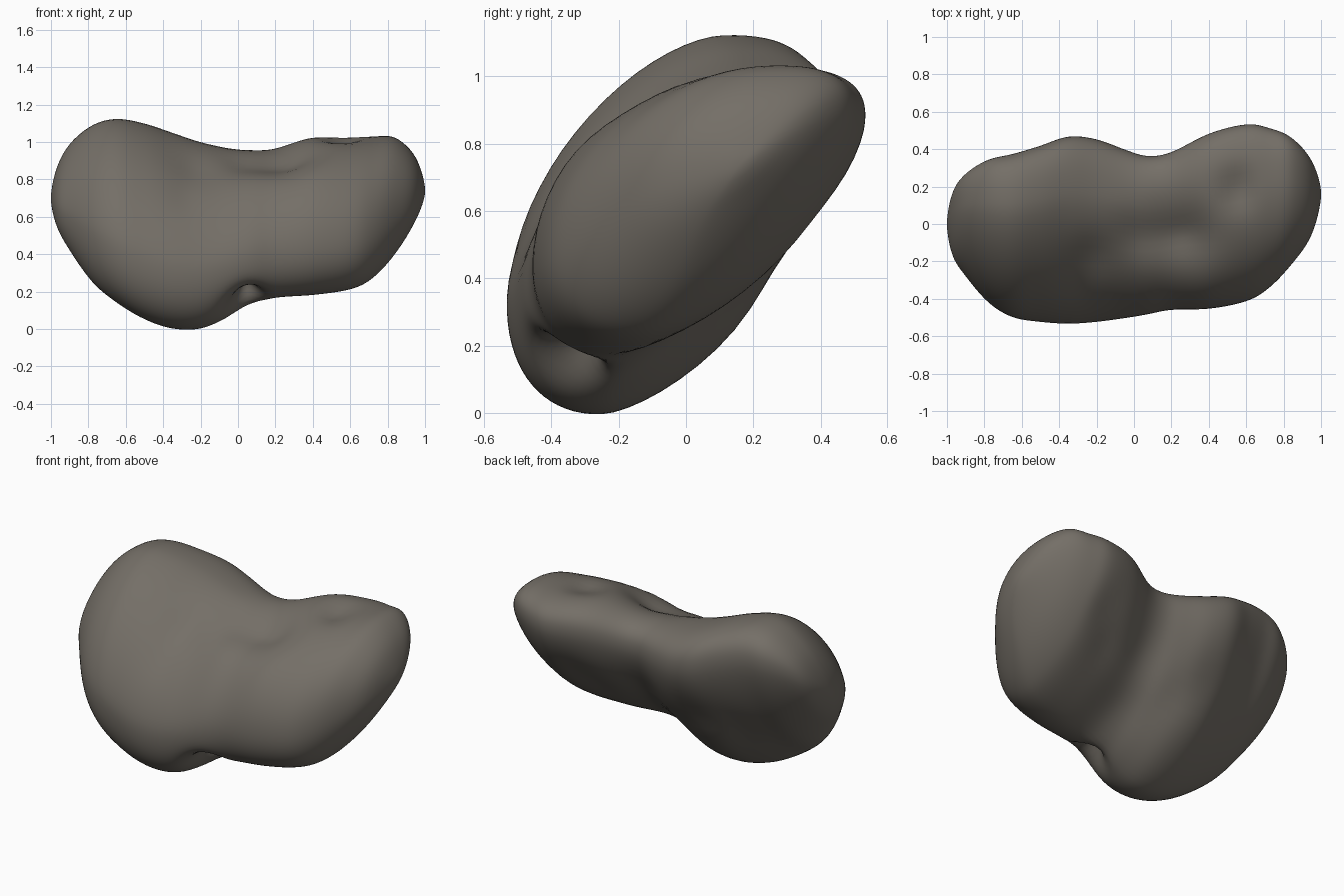
import bpy, bmesh, math
from mathutils import Vector

if "Cube" in bpy.data.objects:
    bpy.data.objects.remove(bpy.data.objects["Cube"])

# Sections along x: x, z min, z max, y min, y max
ROWS = [
    (-1.00, .70, .70, .00, .00),
    (-.97, .55, .86, -.17, .17),
    (-.90, .42, .99, -.28, .27),
    (-.78, .25, 1.09, -.42, .345),
    (-.65, .14, 1.125, -.50, .375),
    (-.50, .05, 1.10, -.525, .42),
    (-.35, .00, 1.05, -.535, .47),
    (-.20, .00, 1.00, -.525, .455),
    (-.05, .06, .97, -.505, .40),
    (.07, .12, .965, -.485, .365),
    (.20, .165, .975, -.46, .385),
    (.40, .18, 1.03, -.455, .485),
    (.60, .21, 1.03, -.415, .535),
    (.72, .27, 1.03, -.345, .515),
    (.84, .40, 1.025, -.22, .465),
    (.95, .58, .92, -.06, .34),
    (1.00, .74, .74, .16, .16),
]
# Where each section touches its limits, as a share of its half size
TOP, BOTTOM, FRONT, BACK = .38, .43, .35, .60
# Dents: centre, radius, depth as a share of the distance to the core
DENTS = [
    ((.28, -.05, .92), .17, .27),     # fold on the upper side
    ((.31, -.01, .88), .06, .16),
    ((.55, .19, 1.00), .09, .16),
    ((.04, -.06, .90), .14, .13),
    ((-.22, -.20, .88), .12, .09),
    ((-.28, -.36, .72), .08, .04),
    ((.03, -.36, .15), .085, .36),    # pit between the lobes below
    ((.12, .28, .50), .14, .09),      # groove on the back
    ((.08, .06, .25), .15, .09),
    ((.54, .36, .60), .11, .08),      # hollows under the right lobe
    ((.42, .26, .48), .10, .08),
    ((-.30, .30, .48), .17, .12),     # hollows under the left lobe
    ((-.15, .20, .36), .10, .08),
    ((-.52, .20, .40), .10, .06),
]
STEPS, QUARTER = 6, 18
SIDES = QUARTER * 4


def spline(a, b, c, d, t):
    return [.5 * (2 * q + (r - p) * t + (2 * p - 5 * q + 4 * r - s) * t * t
                  + (3 * q - p - 3 * r + s) * t ** 3)
            for p, q, r, s in zip(a, b, c, d)]


def mirrored(r):
    # swapped limits let the surface close smoothly at its ends
    return (r[0], r[2], r[1], r[4], r[3])


def dent(p, core):
    pull = 0
    for c, rad, depth in DENTS:
        pull += depth * math.exp(-((p - Vector(c)).length / rad) ** 2)
    return p.lerp(core, min(pull, .6))


def outline(x, z0, z1, y0, y1):
    # four rounded quarters between the touching points; m sets the fullness
    cy, cz, hy, hz = (y0 + y1) / 2, (z0 + z1) / 2, (y1 - y0) / 2, (z1 - z0) / 2
    yt, yb = cy + hy * TOP, cy - hy * BOTTOM
    zk, zf = cz + hz * BACK, cz - hz * FRONT
    right = min(max((x + .1) / .5, 0), 1)
    pts = []
    for q, (ya, yo, za, zo, m) in enumerate((
            (yt, y1, zk, z1, .78), (yt, y0, zf, z1, .645 + .055 * right),
            (yb, y0, zf, z0, .74), (yb, y1, zk, z0, .63))):
        e = math.log(m) / math.log(math.sqrt(.5))
        for k in range(QUARTER):
            t = k / QUARTER * math.pi / 2
            if q % 2:
                t = math.pi / 2 - t
            # even quarters run outwards to the limit in z, odd ones return
            pts.append(Vector((x, ya + (yo - ya) * max(math.cos(t), 0) ** e,
                               za + (zo - za) * math.sin(t) ** e)))
    return pts, Vector((x, cy, cz))


# Smooth list of sections
path = [mirrored(ROWS[1])] + ROWS + [mirrored(ROWS[-2])]
sections = []
for i in range(1, len(path) - 2):
    for k in range(STEPS):
        sections.append(spline(*path[i - 1:i + 3], k / STEPS))
sections.append(list(ROWS[-1]))

# Two-lobed body lofted through the tilted sections
bm = bmesh.new()
rings = []
for n, sec in enumerate(sections):
    pts, core = outline(*sec)
    if n in (0, len(sections) - 1):
        rings.append([bm.verts.new(core)])
    else:
        rings.append([bm.verts.new(dent(p, core)) for p in pts])
for a, b in zip(rings, rings[1:]):
    for j in range(SIDES):
        k = (j + 1) % SIDES
        if len(a) == 1:
            bm.faces.new((a[0], b[j], b[k]))
        elif len(b) == 1:
            bm.faces.new((a[j], b[0], a[k]))
        else:
            bm.faces.new((a[j], b[j], b[k], a[k]))
for _ in range(4):
    bmesh.ops.smooth_vert(bm, verts=[v for r in rings[2:-2] for v in r], factor=.5,
                          use_axis_x=True, use_axis_y=True, use_axis_z=True)
bmesh.ops.recalc_face_normals(bm, faces=bm.faces)
for f in bm.faces:
    f.smooth = True

mesh = bpy.data.meshes.new("rock_body")
bm.to_mesh(mesh)
bm.free()
body = bpy.data.objects.new("rock_body", mesh)
bpy.context.collection.objects.link(body)

stone = bpy.data.materials.new("grey brown stone")
stone.diffuse_color = (.175, .158, .135, 1)
stone.use_nodes = True
stone.node_tree.nodes["Principled BSDF"].inputs["Base Color"].default_value = stone.diffuse_color
mesh.materials.append(stone)
